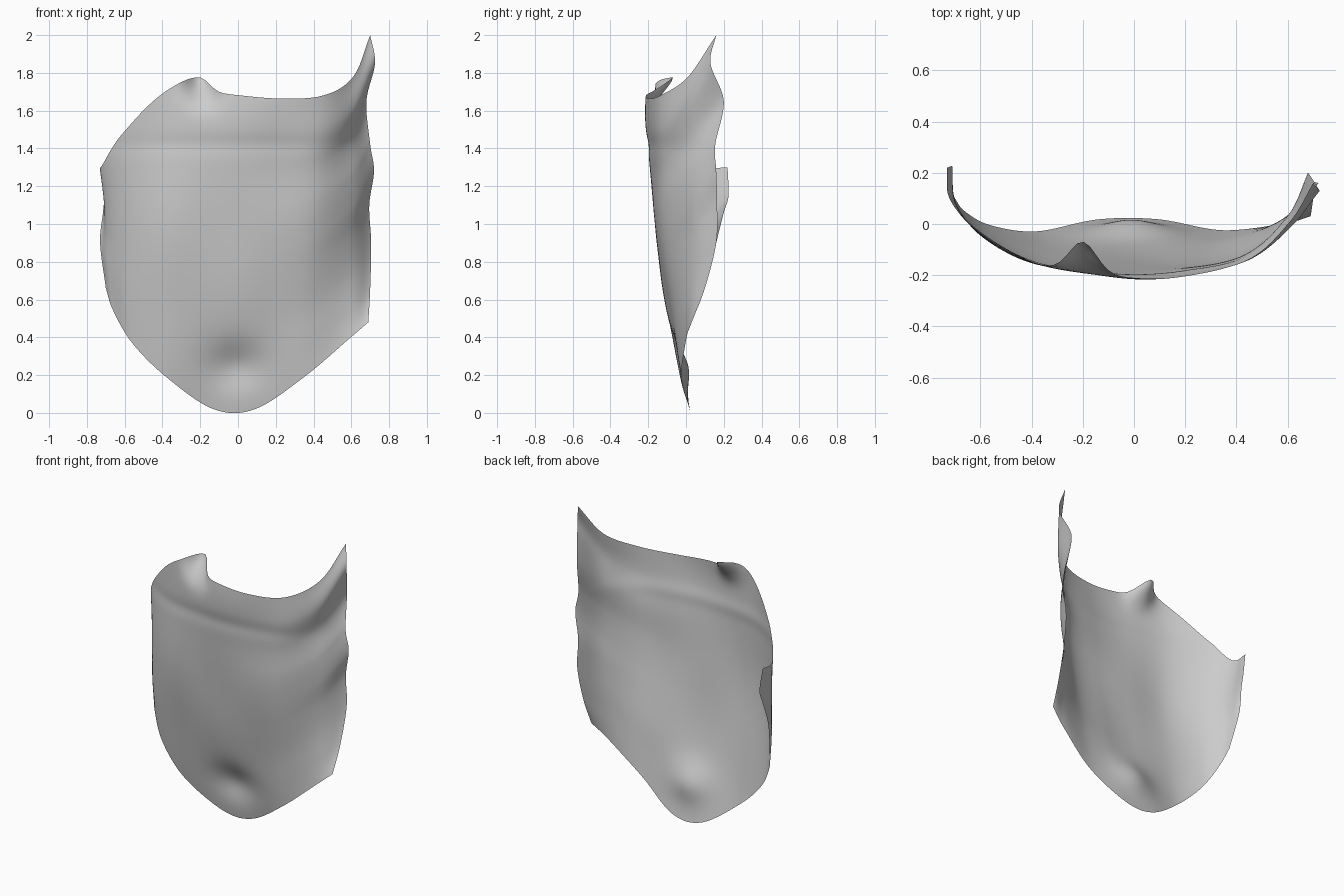
import bpy, bmesh, math
from mathutils import Vector

if "Cube" in bpy.data.objects:
    bpy.data.objects.remove(bpy.data.objects["Cube"])

# Four boundary curves of the curved sheet (x, y, z)
TOP = [(-.73, .22, 1.3), (-.72, .1, 1.31), (-.61, -.025, 1.48), (-.38, -.15, 1.69), (-.1, -.19, 1.69),
       (.2, -.19, 1.665), (.45, -.135, 1.68), (.61, .01, 1.78), (.7, .16, 2.0)]
BOTTOM = [(-.7, .1, .66), (-.66, .05, .54), (-.56, -.005, .37), (-.38, -.025, .19), (-.13, .018, .02),
          (.09, .018, .02), (.35, -.022, .19), (.58, 0, .385), (.69, .03, .48)]
LEFT = [(-.7, .1, .66), (-.73, .16, .9), (-.715, .2, 1.06), (-.71, .225, 1.15), (-.73, .22, 1.3)]
RIGHT = [(.69, .03, .48), (.7, .1, .66), (.705, .16, .9), (.695, .165, 1.1), (.72, .16, 1.28),
         (.7, .155, 1.42), (.68, .2, 1.65), (.725, .13, 1.85), (.7, .16, 2.0)]


def spline(points, t):
    """Catmull-Rom point on a polyline, t in 0..1"""
    p = [Vector(q) for q in points]
    p = [2 * p[0] - p[1]] + p + [2 * p[-1] - p[-2]]
    n = len(points) - 1
    i = min(int(t * n), n - 1)
    f = t * n - i
    a, b, c, d = p[i:i + 4]
    return .5 * (2 * b + (c - a) * f + (2 * a - 5 * b + 4 * c - d) * f**2
                 + (3 * b - a - 3 * c + d) * f**3)


def bump(x, z, cx, cz, rx, rz):
    return math.exp(-((x - cx) / rx)**2 - ((z - cz) / rz)**2)


NU, NV = 96, 96
top = [spline(TOP, i / NU) for i in range(NU + 1)]
bottom = [spline(BOTTOM, i / NU) for i in range(NU + 1)]
left = [spline(LEFT, j / NV) for j in range(NV + 1)]
right = [spline(RIGHT, j / NV) for j in range(NV + 1)]

# Curved plate: blend bottom to top, pull the side edges in, add belly and dents
bm = bmesh.new()
rows = []
for j in range(NV + 1):
    v = j / NV
    row = []
    for i in range(NU + 1):
        u = i / NU
        p = bottom[i].lerp(top[i], v)
        p += (1 - u)**6 * (left[j] - bottom[0].lerp(top[0], v))
        p += u**6 * (right[j] - bottom[-1].lerp(top[-1], v))
        inner = (1 - (2 * u - 1)**2)**1.2
        x, z = p.x, p.z
        p.y -= .066 * math.sin(math.pi * v) * inner
        p.y -= .022 * bump(x, z, .03, 1.6, .25, .2)             # fuller upper middle
        p.y += .045 * bump(x, z, -.01, .25, .14, .12)           # lower dent
        p.y += .007 * inner * bump(0, z, 0, 1.42, 1, .05)       # crease near the top
        p.y += .004 * inner * math.sin(9 * x + 2) * math.sin(8 * z)
        # small peak curling back on the top edge
        p.y += .12 * bump(x, v, -.2, 1, .075, .045)
        p.z += .075 * bump(x, v, -.2, 1, .14 if x < -.2 else .07, .05)
        row.append(bm.verts.new(p))
    rows.append(row)
for a, b in zip(rows, rows[1:]):
    for i in range(NU):
        bm.faces.new((a[i], a[i + 1], b[i + 1], b[i]))
for f in bm.faces:
    f.smooth = True
mesh = bpy.data.meshes.new("curved_plate")
bm.to_mesh(mesh)
bm.free()
plate = bpy.data.objects.new("curved_plate", mesh)
bpy.context.collection.objects.link(plate)
